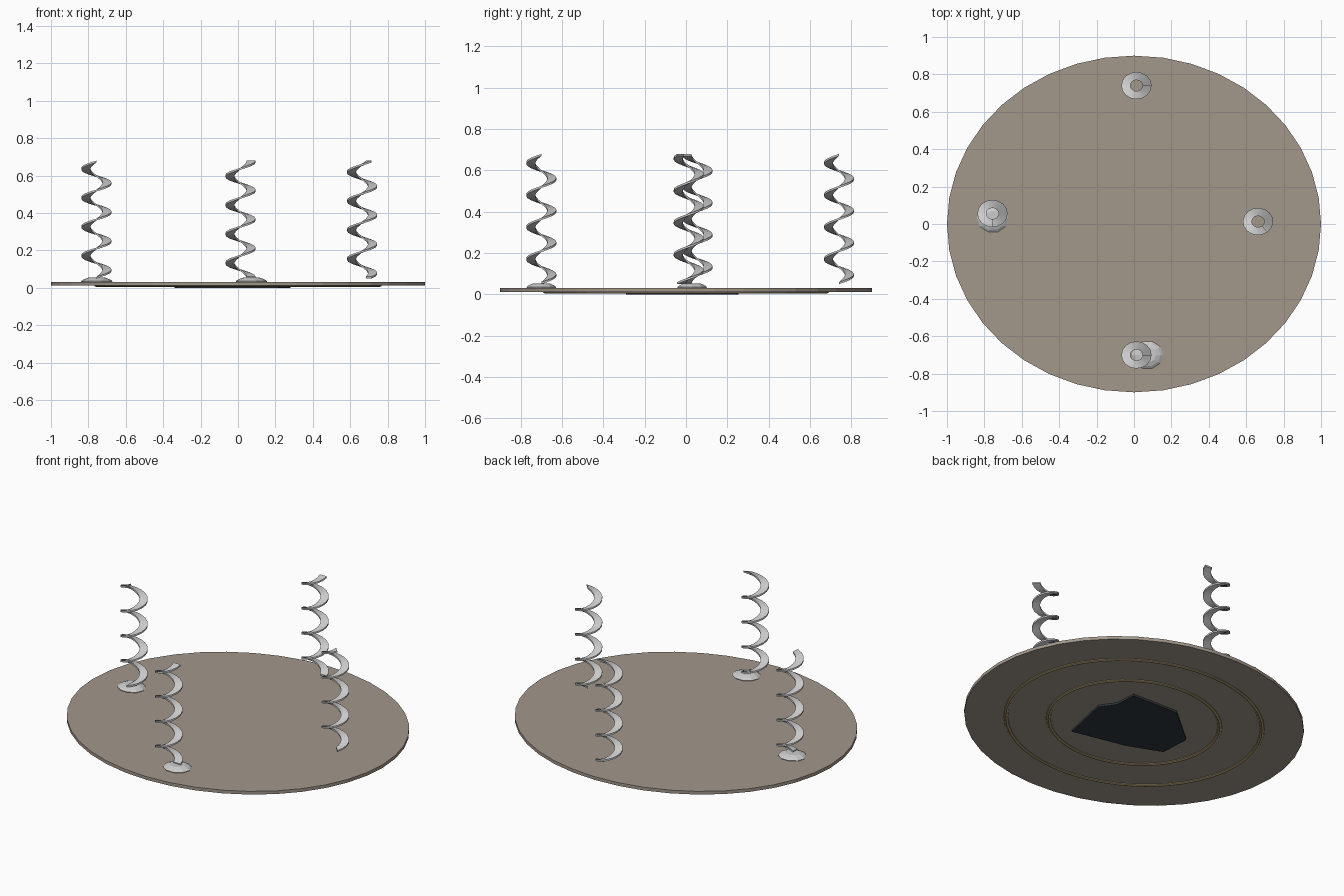
import bpy, bmesh, math

if "Cube" in bpy.data.objects:
    bpy.data.objects.remove(bpy.data.objects["Cube"])

SQUASH = 0.9  # the whole model is slightly narrower in y


def material(name, rgb):
    m = bpy.data.materials.new(name)
    m.diffuse_color = (*rgb, 1)
    m.use_nodes = True
    m.node_tree.nodes["Principled BSDF"].inputs["Base Color"].default_value = m.diffuse_color
    return m


def make(name, verts, faces, mat=None):
    me = bpy.data.meshes.new(name)
    me.from_pydata(verts, [], faces)
    bm = bmesh.new()
    bm.from_mesh(me)
    bmesh.ops.recalc_face_normals(bm, faces=bm.faces)
    bm.to_mesh(me)
    bm.free()
    ob = bpy.data.objects.new(name, me)
    bpy.context.collection.objects.link(ob)
    if mat:
        me.materials.append(mat)
    return ob


def lathe(name, profile, sides, loc=(0, 0), mat=None, closed=False):
    """Squashed solid of revolution; a closed profile gives a ring."""
    n = len(profile)
    verts = [(loc[0] + r * math.cos(2 * math.pi * i / sides),
              loc[1] + SQUASH * r * math.sin(2 * math.pi * i / sides), z)
             for i in range(sides) for r, z in profile]
    faces = []
    for i in range(sides):
        a, b = i * n, (i + 1) % sides * n
        for k in range(n if closed else n - 1):
            q = (k + 1) % n
            faces.append((a + k, b + k, b + q, a + q))
    if not closed:
        faces.append([i * n for i in range(sides)])
        faces.append([i * n + n - 1 for i in range(sides)])
    return make(name, verts, faces, mat)


def spring(name, x, y, start_deg, turns=4, seg=16):
    """Flat spiral ribbon with radial cross-section."""
    inner, outer, half, pitch, z0 = 0.033, 0.081, 0.005, 0.155, 0.055
    section = [(inner, -half), (outer, -half), (outer, half), (inner, half)]
    steps = turns * seg
    verts, faces = [], []
    for i in range(steps + 1):
        a = math.radians(start_deg) + 2 * math.pi * i / seg
        for r, dz in section:
            verts.append((x + r * math.cos(a), y + SQUASH * r * math.sin(a),
                          z0 + pitch * i / seg + dz))
    for i in range(steps):
        for k in range(4):
            q = (k + 1) % 4
            faces.append((4 * i + k, 4 * i + q, 4 * i + 4 + q, 4 * i + 4 + k))
    faces += [(0, 1, 2, 3), tuple(4 * steps + k for k in range(4))]
    ob = make(name, verts, faces)
    bpy.context.view_layer.objects.active = ob
    ob.select_set(True)
    bpy.ops.object.shade_smooth_by_angle(angle=math.radians(35))
    ob.select_set(False)


stone = material("plate_brown", (0.36, 0.31, 0.26))
brass = material("ring_brass", (0.42, 0.34, 0.18))
dark = material("patch_dark", (0.03, 0.04, 0.05))

# Oval plate
lathe("plate", [(1.0, 0.012), (1.0, 0.032)], 40, mat=stone)

# Two raised rings under the plate
for name, radius in (("outer_ring", 0.755), ("inner_ring", 0.505)):
    tube = [(radius + 0.016 * math.cos(math.pi * k / 4),
             0.018 + 0.014 * math.sin(math.pi * k / 4) * 0.99) for k in range(8)]
    lathe(name, [(r, min(z, 0.03)) for r, z in tube], 48, mat=brass, closed=True)

# Irregular dark patch under the centre
outline = [(0.215, -0.29), (0.28, 0.02), (0.217, 0.11), (0.21, 0.245),
           (-0.10, 0.255), (-0.34, 0.053), (-0.33, -0.133), (-0.12, -0.217)]
n = len(outline)
make("centre_patch",
     [(x, y, z) for z in (0.0, 0.014) for x, y in outline],
     [tuple(range(n)), tuple(range(n, 2 * n))]
     + [(i, (i + 1) % n, n + (i + 1) % n, n + i) for i in range(n)], dark)

# Low domed feet under two of the springs
dome = [(0.078, 0.026), (0.084, 0.036), (0.07, 0.045), (0.045, 0.054)]
lathe("left_foot", dome, 10, (-0.755, 0.03))
lathe("front_foot", dome, 10, (0.072, -0.70))

# Four spiral ribbons
for name, x, y, start in (("left_spring", -0.757, 0.056, -90),
                          ("back_spring", 0.013, 0.74, 0),
                          ("right_spring", 0.663, 0.013, -50),
                          ("front_spring", 0.013, -0.70, 0)):
    spring(name, x, y, start)
